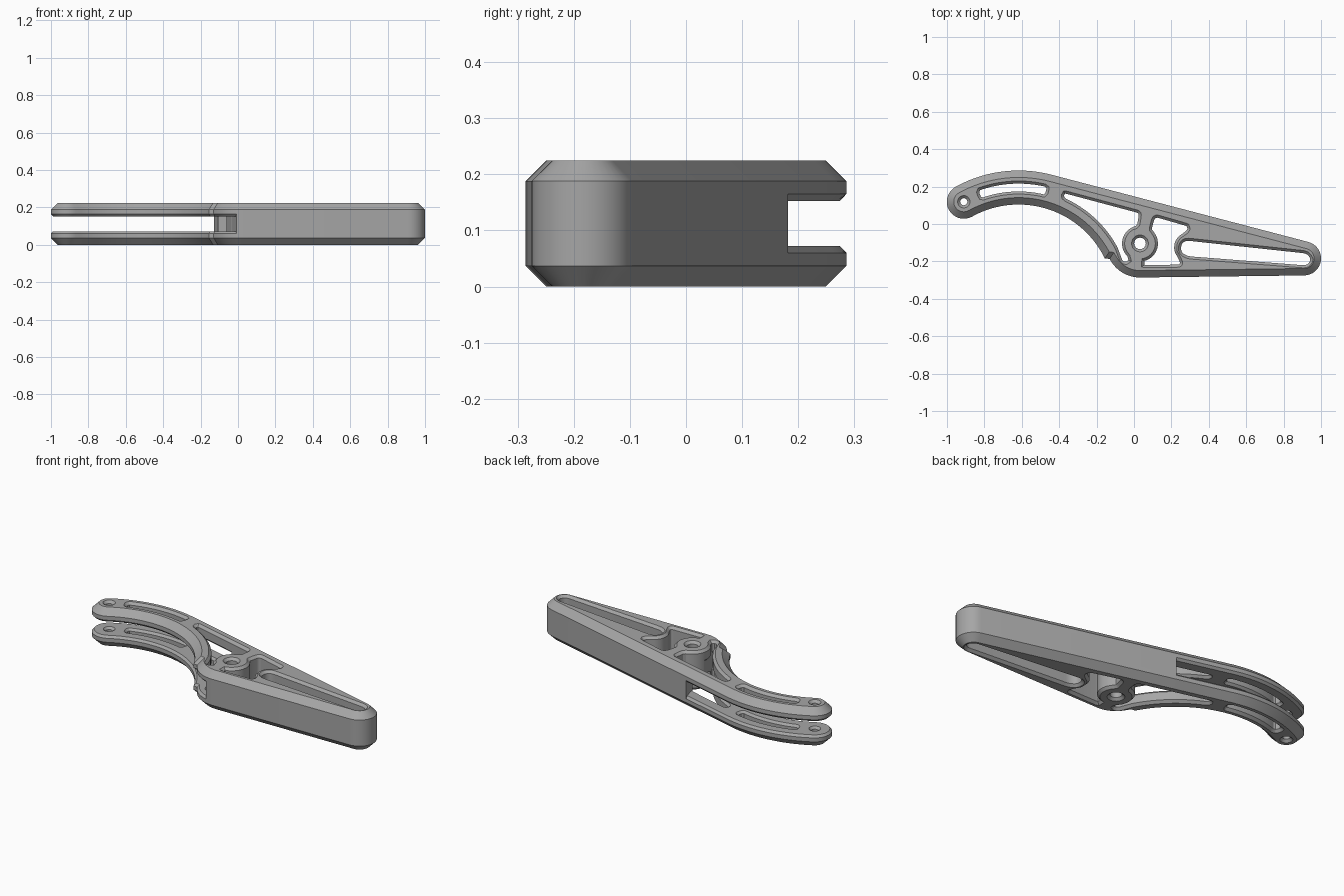
import bpy
import bmesh
from math import cos, sin, radians
from mathutils import Vector

HEIGHT = 0.225
SWEEP = (-0.617, -0.409)   # centre of the curved arm
BOSS = (0.032, -0.104)     # centre of the pivot boss
TIP = (-0.91, 0.119)
NOSE = (0.909, -0.184)

cube = bpy.data.objects.get("Cube")
if cube:
    bpy.data.objects.remove(cube, do_unlink=True)

grey = bpy.data.materials.new("satin_grey")
grey.use_nodes = True
COLOUR = (0.38, 0.38, 0.38, 1)
grey.diffuse_color = COLOUR
grey.node_tree.nodes["Principled BSDF"].inputs["Base Color"].default_value = COLOUR


def arc(centre, radius, start, end, steps):
    """Points on an arc, angles in degrees."""
    angles = [radians(start + (end - start) * i / steps) for i in range(steps + 1)]
    return [(centre[0] + radius * cos(a), centre[1] + radius * sin(a)) for a in angles]


def tidy(points):
    """Drop doubled points and make the loop run anticlockwise."""
    pts = [Vector(p) for p in points]
    pts = [p for i, p in enumerate(pts) if (p - pts[i - 1]).length > 0.004]
    area = sum(pts[i - 1].cross(p) for i, p in enumerate(pts))
    return pts if area > 0 else pts[::-1]


def rounded(points, size):
    """Replace sharp corners with small curves."""
    pts, out = tidy(points), []
    for i, p in enumerate(pts):
        a, b = pts[i - 1] - p, pts[(i + 1) % len(pts)] - p
        if abs((-a).angle(b)) < radians(20):
            out.append(p)
            continue
        s = p + a.normalized() * min(size, a.length * 0.45)
        e = p + b.normalized() * min(size, b.length * 0.45)
        for k in range(6):
            t = k / 5
            out.append(s * (1 - t) ** 2 + p * 2 * t * (1 - t) + e * t * t)
    return tidy(out)


def offset(pts, distance):
    """Grow (or shrink) an anticlockwise loop."""
    out = []
    for i, p in enumerate(pts):
        d0 = (p - pts[i - 1]).normalized()
        d1 = (pts[(i + 1) % len(pts)] - p).normalized()
        n0, n1 = Vector((d0.y, -d0.x)), Vector((d1.y, -d1.x))
        out.append(p + (n0 + n1) * distance / max(1 + n0.dot(n1), 0.5))
    return out


def build(name, loops, flip=False, cut=None):
    """Solid from loops, each given as (points, [(z, offset), ...])."""
    bm = bmesh.new()
    caps = ([], [])
    for pts, levels in loops:
        rings = []
        for z, grow in levels:
            z = HEIGHT - z if flip else z
            rings.append([bm.verts.new((p.x, p.y, z)) for p in offset(pts, grow)])
        n = len(pts)
        for low, high in zip(rings, rings[1:]):
            for i in range(n):
                j = (i + 1) % n
                bm.faces.new((low[i], low[j], high[j], high[i]))
        for cap, ring in zip(caps, (rings[0], rings[-1])):
            cap += [bm.edges.get((ring[i - 1], ring[i])) for i in range(n)]
    for cap in caps:
        bmesh.ops.triangle_fill(bm, edges=cap, use_beauty=True, normal=(0, 0, 1))
    if cut:
        point, normal = cut
        res = bmesh.ops.bisect_plane(bm, geom=bm.verts[:] + bm.edges[:] + bm.faces[:],
                                     plane_co=point, plane_no=normal, clear_inner=True)
        edges = [g for g in res["geom_cut"] if isinstance(g, bmesh.types.BMEdge)]
        bmesh.ops.triangle_fill(bm, edges=edges, use_beauty=True, normal=normal)
    bmesh.ops.recalc_face_normals(bm, faces=bm.faces[:])
    mesh = bpy.data.meshes.new(name)
    bm.to_mesh(mesh)
    bm.free()
    mesh.materials.append(grey)
    obj = bpy.data.objects.new(name, mesh)
    bpy.context.collection.objects.link(obj)
    return obj


# Outer silhouette: round nose, straight back, curved arm, round tip, belly
outline = tidy(arc(NOSE, 0.091, -90, 75.35, 16)
               + arc(SWEEP, 0.695, 75.35, 119, 20)
               + arc(TIP, 0.091, 119, 299, 16)
               + arc(SWEEP, 0.513, 119, 26, 36)
               + arc(BOSS, 0.182, 207, 270, 10))

# Pockets and holes
arm_slot = rounded(arc(SWEEP, 0.625, 76, 110, 14) + arc(SWEEP, 0.583, 110, 76, 14), 0.015)
arm_pocket = rounded([(-0.374, 0.165), (0.027, 0.058), (0.018, 0.0)]
                     + arc(BOSS, 0.096, 100, 235, 14)
                     + [(-0.035, -0.203), (-0.06, -0.2)]
                     + arc(SWEEP, 0.6, 28, 66, 16), 0.015)
boss_pocket = rounded([(0.112, 0.038), (0.289, -0.013), (0.283, -0.035), (0.235, -0.068),
                       (0.216, -0.1), (0.214, -0.145), (0.235, -0.18), (0.251, -0.217),
                       (0.048, -0.22)] + arc(BOSS, 0.096, -80, 50, 14), 0.02)
nose_slot = rounded([(0.275, -0.088), (0.925, -0.158), (0.947, -0.19), (0.925, -0.222),
                     (0.285, -0.172), (0.252, -0.15), (0.252, -0.11)], 0.025)
boss_hole = tidy(arc(BOSS, 0.031, 0, 345, 23))
tip_hole = tidy(arc(TIP, 0.019, 0, 345, 23))
pockets = [arm_slot, arm_pocket, boss_pocket, nose_slot, boss_hole, tip_hole]

# Two bevelled side plates, mirrored about mid height
rim = [(0.1525, -0.012), (0.165, 0), (0.188, 0), (HEIGHT, -0.037)]
hole_rim = [(0.1525, 0.012), (0.165, 0), (0.211, 0), (HEIGHT, 0.014)]
plate_loops = [(outline, rim)] + [(p, hole_rim) for p in pockets]
parts = [build("upper_plate", plate_loops), build("lower_plate", plate_loops, flip=True)]

# Handle core filling the gap on one side of the fork
walls = [(0.06, 0), (0.165, 0)]
core_loops = [(p, walls) for p in [outline, arm_pocket, boss_pocket, nose_slot, boss_hole]]
parts.append(build("handle_core", core_loops,
                   cut=((-0.008, -0.28, 0), (0.967, 0.253, 0))))

bpy.ops.object.select_all(action="DESELECT")
for part in parts:
    part.select_set(True)
bpy.context.view_layer.objects.active = parts[0]
bpy.ops.object.shade_smooth_by_angle(angle=radians(25))
